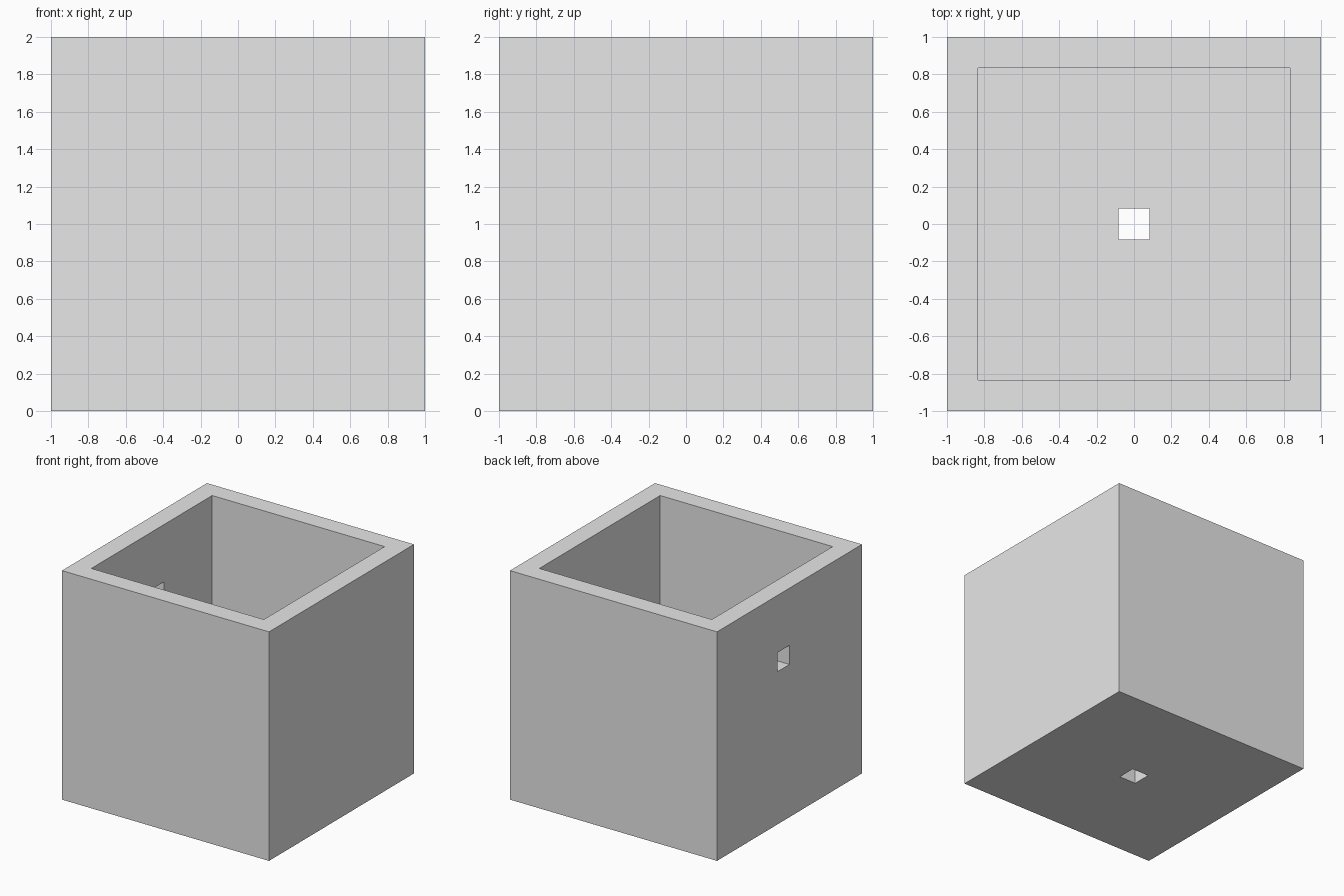
import bpy
import bmesh
from mathutils import Matrix, Vector

cube = bpy.data.objects.get("Cube")
if cube:
    bpy.data.objects.remove(cube, do_unlink=True)

U = 1 / 6  # wall thickness and hole width

grey = bpy.data.materials.new("plain grey")
grey.use_nodes = True
grey.diffuse_color = (0.8, 0.8, 0.8, 1)
grey.node_tree.nodes["Principled BSDF"].inputs["Base Color"].default_value = grey.diffuse_color


def box(name, low, high):
    """Axis-aligned box between two corners."""
    low, high = Vector(low), Vector(high)
    bm = bmesh.new()
    bmesh.ops.create_cube(
        bm, size=1,
        matrix=Matrix.Translation((low + high) / 2) @ Matrix.Diagonal((high - low).to_4d()))
    mesh = bpy.data.meshes.new(name)
    bm.to_mesh(mesh)
    bm.free()
    mesh.materials.append(grey)
    ob = bpy.data.objects.new(name, mesh)
    bpy.context.collection.objects.link(ob)
    return ob


# Open-topped box body
body = box("open_box", (-1, -1, 0), (1, 1, 2))
inner = 1 - U

# Cavity, drain hole in the floor, and small hole through one side wall
cutters = [
    box("cavity_cutter", (-inner, -inner, U), (inner, inner, 2.5)),
    box("floor_hole_cutter", (-U / 2, -U / 2, -0.5), (U / 2, U / 2, 0.5)),
    box("wall_hole_cutter", (-1.5, 0, 8 * U), (-0.5, U, 9 * U)),
]
for cutter in cutters:
    mod = body.modifiers.new(cutter.name, "BOOLEAN")
    mod.operation = "DIFFERENCE"
    mod.solver = "EXACT"
    mod.object = cutter

# Bake the cuts and remove the cutters
bpy.context.view_layer.update()
depsgraph = bpy.context.evaluated_depsgraph_get()
cut_mesh = bpy.data.meshes.new_from_object(body.evaluated_get(depsgraph))
body.modifiers.clear()
body.data = cut_mesh
for cutter in cutters:
    bpy.data.objects.remove(cutter, do_unlink=True)
